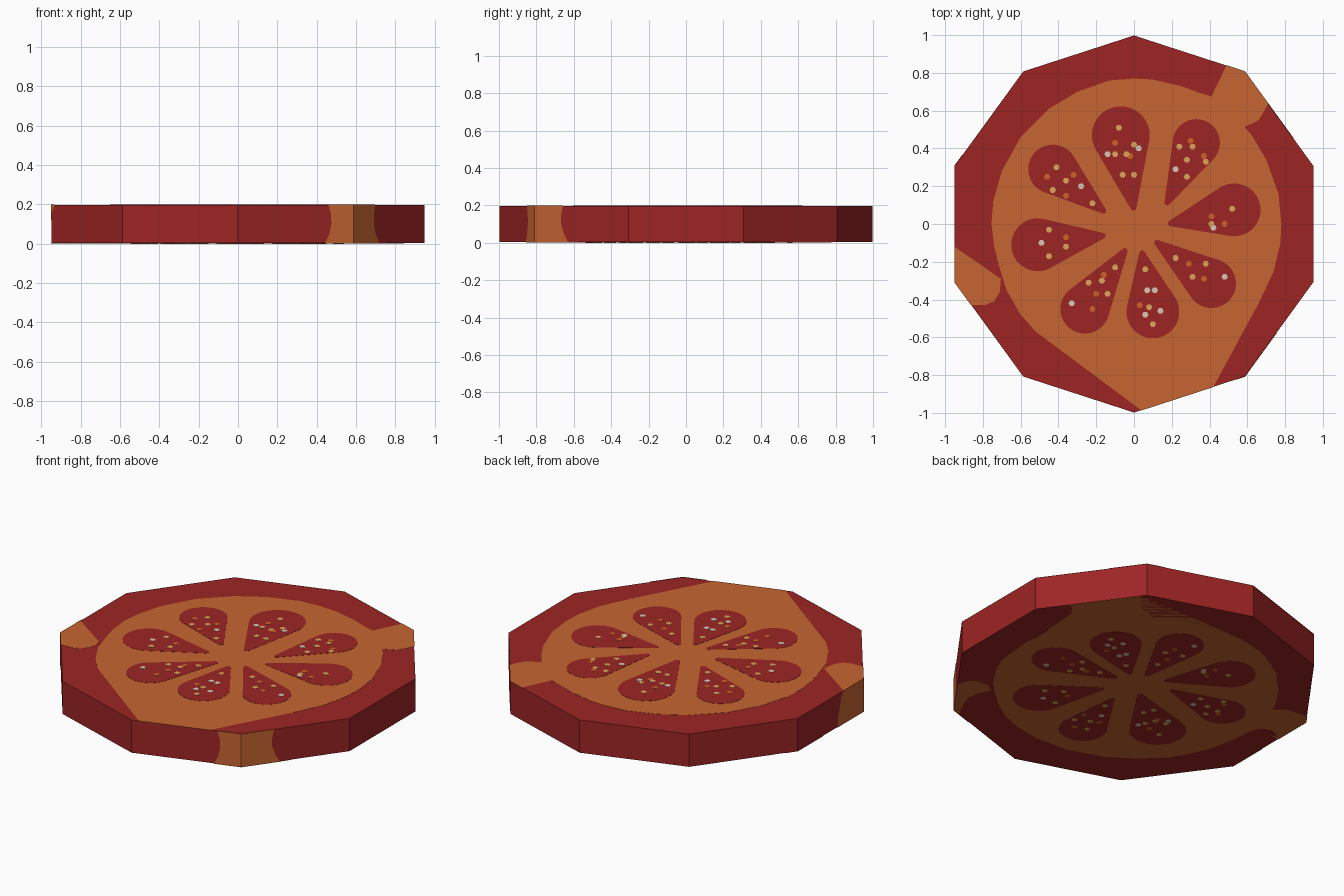
import bpy, bmesh, math
from mathutils import Vector

if "Cube" in bpy.data.objects:
    bpy.data.objects.remove(bpy.data.objects["Cube"])

H, SIDES, TURN = 0.2, 10, math.radians(116)   # underside pattern is turned


def material(name, rgb):
    m = bpy.data.materials.new(name)
    m.diffuse_color = (*rgb, 1)
    m.use_nodes = True
    m.node_tree.nodes["Principled BSDF"].inputs["Base Color"].default_value = m.diffuse_color
    return m


RED = material("skin red", (0.34, 0.018, 0.018))
ORANGE = material("flesh orange", (0.57, 0.13, 0.031))
YELLOW = material("seed yellow", (0.72, 0.38, 0.10))
PALE = material("seed pale", (0.70, 0.58, 0.46))
DEEP = material("seed orange", (0.62, 0.12, 0.02))


def rim(a):
    """Point on the ten-sided rim at angle a."""
    step = 2 * math.pi / SIDES
    d = (a - math.pi / 2) % step - step / 2
    r = math.cos(step / 2) / math.cos(d)
    return Vector((r * math.cos(a), r * math.sin(a)))


def build(name, bm, mat):
    bmesh.ops.recalc_face_normals(bm, faces=bm.faces)
    me = bpy.data.meshes.new(name)
    bm.to_mesh(me)
    bm.free()
    me.materials.append(mat)
    ob = bpy.data.objects.new(name, me)
    bpy.context.collection.objects.link(ob)
    return ob


def prisms(name, outlines, z0, z1, mat):
    """Extrude flat outlines between two heights."""
    bm = bmesh.new()
    for pts in outlines:
        n = len(pts)
        lo = [bm.verts.new((p[0], p[1], z0)) for p in pts]
        hi = [bm.verts.new((p[0], p[1], z1)) for p in pts]
        caps = [bm.faces.new(lo[::-1]), bm.faces.new(hi)]
        for i in range(n):
            j = (i + 1) % n
            bm.faces.new((lo[i], lo[j], hi[j], hi[i]))
        if n > 10:
            bmesh.ops.triangulate(bm, faces=caps)
    return build(name, bm, mat)


def turned(pts, ang):
    """Rotate an outline; runs along the rim are made to follow it."""
    def on_rim(p):
        return p.length > 0.985 * rim(math.atan2(p.y, p.x)).length
    pts = [Vector(p) for p in pts]
    out = []
    for i, p in enumerate(pts):
        q = pts[(i + 1) % len(pts)]
        a = math.atan2(p.y, p.x)
        if not on_rim(p):
            r = p.length
            out.append(Vector((r * math.cos(a + ang), r * math.sin(a + ang))))
        elif on_rim(q):
            d = (math.atan2(q.y, q.x) - a) % (2 * math.pi)
            out += [rim(a + ang + d * k / 36) for k in range(36)]
        else:
            out.append(rim(a + ang))
    return out


def petal(tx, ty, cx, cy, r):
    """Teardrop: a round end joined by tangents to a blunt tip."""
    d = Vector((cx - tx, cy - ty))
    a = math.atan2(d.y, d.x)
    w = math.pi / 2 + math.asin(min(0.95, (r - 0.015) / d.length))
    pts = []
    for k in range(25):
        t = a - w + 2 * w * k / 24
        pts.append((cx + r * math.cos(t), cy + r * math.sin(t)))
    for k in range(5):
        t = a + w + (2 * math.pi - 2 * w) * k / 4
        pts.append((tx + 0.015 * (math.cos(a) + math.cos(t)),
                    ty + 0.015 * (math.sin(a) + math.sin(t))))
    return pts


def seed(x, y, r=0.017):
    return [(x + r * math.cos(k * math.pi / 3), y + r * math.sin(k * math.pi / 3))
            for k in range(6)]


# Flesh disc with two bays that reach the rim
flesh = [(.71, .64), (.49, .84), (.495, .76), (.49, .71), (.46, .68), (.41, .675),
         (.36, .69), (.25, .73), (.1, .765), (0, .77), (-.13, .76), (-.3, .7),
         (-.45, .61), (-.6, .46), (-.7, .28), (-.745, .12), (-.755, 0),
         (-.74, -.12), (-.715, -.22), (-.675, -.35), (-.6, -.48), (-.52, -.57),
         (-.42, -.63), (-.32, -.69), (-.23, -.72), (-.15, -.77), (-.05, -.83),
         (.02, -.87), (.05, -.93), (.04, -.987), (.42, -.865), (.4, -.82),
         (.39, -.76), (.405, -.7), (.4, -.66), (.45, -.625), (.55, -.55),
         (.66, -.42), (.74, -.25), (.775, -.1), (.78, 0), (.765, .16), (.7, .34),
         (.63, .46), (.585, .515), (.62, .53), (.66, .55), (.69, .6)]
# Separate patch at the left corner
corner = [(-.95, -.12), (-.863, -.43), (-.79, -.43), (-.74, -.41), (-.71, -.36),
          (-.705, -.29), (-.8, -.285), (-.86, -.265), (-.92, -.2)]
petals = [petal(*p) for p in (
    (.18, 0, .53, .075, .14), (.17, .1, .33, .43, .125), (0, .07, -.07, .47, .153),
    (-.15, .06, -.43, .29, .13), (-.15, -.06, -.51, -.11, .14),
    (-.04, -.13, -.26, -.45, .13), (.04, -.14, .1, -.465, .14),
    (.11, -.09, .41, -.315, .13))]
yellow = [(-.08, .51), (-.1, .37), (-.04, .37), (0, .42), (-.06, .26), (0, .26),
          (.31, .41), (.24, .41), (.38, .33), (.28, .34), (.28, .25), (.41, 0),
          (.52, .08), (.22, -.18), (.38, -.21), (.31, -.28), (.06, -.24),
          (.08, -.44), (.1, -.53), (-.1, -.23), (-.17, -.3), (-.24, -.31),
          (-.14, -.37), (-.45, -.03), (-.36, -.12), (-.45, -.17), (-.41, .3),
          (-.43, .18), (-.36, .23), (-.22, .11)]
pale = [(-.14, .37), (.025, .4), (.22, .29), (.42, -.02), (.48, -.28), (.07, -.35),
        (.11, -.35), (.14, -.46), (.06, -.48), (-.33, -.42), (-.49, -.1), (-.28, .2)]
deep = [(-.1, .43), (-.02, .36), (.3, .44), (.37, .36), (.41, .04), (.48, 0),
        (.29, -.21), (.37, -.29), (.03, -.43), (-.16, -.27), (-.2, -.37),
        (-.22, -.45), (-.36, -.07), (-.46, .25), (-.32, .26), (-.36, .15)]

# Slice body
body = [0.998 * rim(math.pi / 2 + k * 2 * math.pi / SIDES) for k in range(SIDES)]
prisms("slice_body", [body], 0.003, H - 0.003, RED)

# Painted faces on both sides, as very thin stacked plates
for side, ang in (("top", 0), ("bottom", TURN)):
    def layer(name, outlines, level, mat):
        z0, z1 = H - 0.003, H - 0.003 + level * 0.001
        if side == "bottom":
            z0, z1 = H - z1, H - z0
        prisms(f"{side}_{name}", [turned(o, ang) for o in outlines], z0, z1, mat)
    layer("flesh", [flesh, corner], 1, ORANGE)
    layer("seed_pockets", petals, 2, RED)
    layer("yellow_seeds", [seed(*p) for p in yellow], 3, YELLOW)
    layer("pale_seeds", [seed(*p) for p in pale], 3, PALE)
    layer("orange_seeds", [seed(*p) for p in deep], 3, DEEP)


def wall_patch(name, rows, mid):
    """Sheet folded round a rim corner; rows are height, start and end angle."""
    bm = bmesh.new()
    grid = []
    for z, a, b in rows:
        grid.append([bm.verts.new((*rim(math.radians(t)), z)) for t in (a, mid, b)])
    for r0, r1 in zip(grid, grid[1:]):
        for k in range(2):
            bm.faces.new((r0[k], r0[k + 1], r1[k + 1], r1[k]))
    build(name, bm, ORANGE)


# Orange patches on the rim wall
wall_patch("front_wall_patch", [(0.001, -62.8, -41.2), (.05, -61.3, -43), (.1, -60.7, -44),
                                (.15, -60.8, -44), (.199, -61.6, -43.3)], -54)
wall_patch("left_wall_patch", [(0.001, 183.6, 198.1), (.05, 184, 198.1), (.1, 184.8, 198.1),
                               (.15, 185.6, 198.2), (.199, 186.6, 199.8)], 198)
